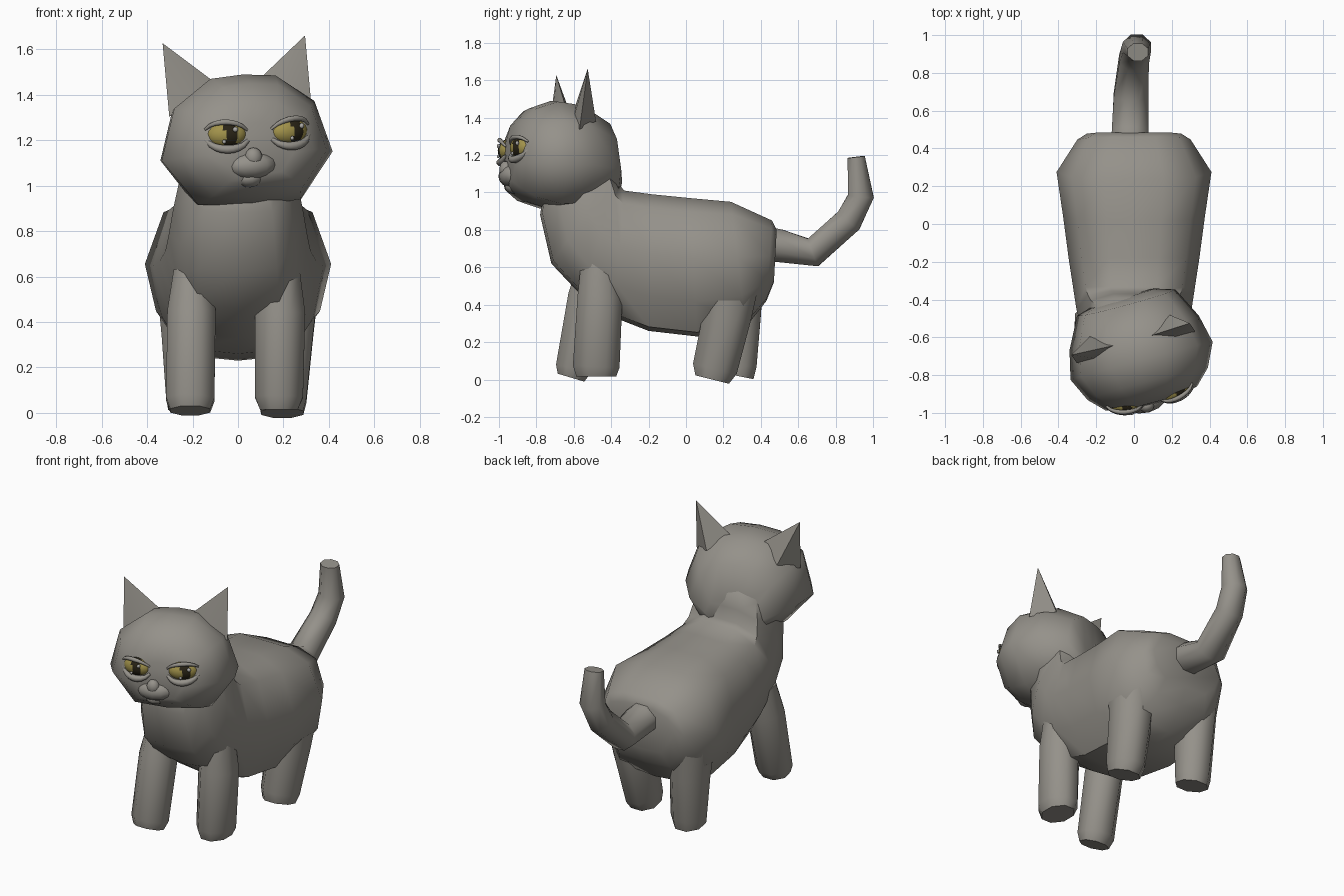
import bpy, bmesh, math
from mathutils import Matrix, Vector

if "Cube" in bpy.data.objects:
    bpy.data.objects.remove(bpy.data.objects["Cube"])


def material(name, rgb):
    m = bpy.data.materials.new(name)
    m.diffuse_color = (*rgb, 1)
    m.use_nodes = True
    m.node_tree.nodes["Principled BSDF"].inputs["Base Color"].default_value = m.diffuse_color
    return m


FUR = material("grey fur", (0.30, 0.285, 0.255))
IRIS = material("yellow iris", (0.36, 0.29, 0.07))
PUPIL = material("dark pupil", (0.022, 0.017, 0.008))
GLINT = material("pale glint", (0.42, 0.41, 0.39))


def finish(bm, name, mats, matrix=Matrix(), angle=50):
    bmesh.ops.recalc_face_normals(bm, faces=bm.faces[:])
    me = bpy.data.meshes.new(name)
    bm.to_mesh(me)
    bm.free()
    me.transform(matrix)
    ob = bpy.data.objects.new(name, me)
    bpy.context.collection.objects.link(ob)
    for m in mats:
        me.materials.append(m)
    bpy.ops.object.select_all(action='DESELECT')
    ob.select_set(True)
    bpy.context.view_layer.objects.active = ob
    bpy.ops.object.shade_smooth_by_angle(angle=math.radians(angle))
    return ob


def loft(name, rings, matrix=Matrix(), angle=50):
    """Skin equal-sized rings of points and cap both ends."""
    bm = bmesh.new()
    rows = [[bm.verts.new(p) for p in ring] for ring in rings]
    n = len(rows[0])
    for a, b in zip(rows, rows[1:]):
        for i in range(n):
            j = (i + 1) % n
            bm.faces.new((a[i], a[j], b[j], b[i]))
    bm.faces.new(rows[0])
    bm.faces.new(rows[-1])
    return finish(bm, name, [FUR], matrix, angle)


def section(half, bottom, top, width, x=0):
    """Symmetric ring between a bottom and a top point (y, z)."""
    pts = half + [(-u, v) for u, v in reversed(half) if u > 0]
    return [(x + u * width, bottom[0] + v * (top[0] - bottom[0]),
             bottom[1] + v * (top[1] - bottom[1])) for u, v in pts]


def tube(name, path, radii, sides=8, matrix=Matrix(), side=Vector((1, 0, 0))):
    """Tapered tube; each radius is (sideways, other)."""
    pts = [Vector(p) for p in path]
    rings = []
    for i, p in enumerate(pts):
        t = (pts[min(i + 1, len(pts) - 1)] - pts[max(i - 1, 0)]).normalized()
        a = (side - t * side.dot(t)).normalized()
        b = t.cross(a)
        ra, rb = radii[i]
        angs = [2 * math.pi * (k + 0.5) / sides for k in range(sides)]
        rings.append([p + a * ra * math.cos(w) + b * rb * math.sin(w) for w in angs])
    return loft(name, rings, matrix)


def ellipsoid(name, centre, size, mats, matrix=Matrix(), seg=16, rule=None):
    bm = bmesh.new()
    bmesh.ops.create_uvsphere(bm, u_segments=seg, v_segments=seg // 2 + 2, radius=1)
    for v in bm.verts:
        v.co = Vector([v.co[k] * size[k] + centre[k] for k in range(3)])
    if rule:
        for f in bm.faces:
            f.material_index = int(rule(f.calc_center_median()))
    return finish(bm, name, mats, matrix)


# Torso and neck
TORSO = [(0, 0), (0.6, 0.03), (0.88, 0.25), (1, 0.56), (0.8, 0.9), (0.38, 1), (0, 1)]
body_data = [
    ((0.47, 0.52), (0.485, 0.80), 0.25),
    ((0.43, 0.42), (0.46, 0.85), 0.30),
    ((0.32, 0.28), (0.24, 0.95), 0.41),
    ((0.06, 0.23), (0.02, 0.97), 0.375),
    ((-0.20, 0.26), (-0.18, 0.99), 0.345),
    ((-0.38, 0.33), (-0.33, 1.01), 0.32),
    ((-0.57, 0.46), (-0.355, 1.04), 0.305),
    ((-0.72, 0.62), (-0.37, 1.12), 0.285),
    ((-0.78, 0.88), (-0.39, 1.20), 0.25),
    ((-0.76, 1.02), (-0.45, 1.25), 0.20)]
loft("torso", [section(TORSO, b, t, w) for b, t, w in body_data])

# Legs in mid stride: paths with (x, y) radii
legs = {
    "front_left_leg": ([(-0.20, -0.48, 0.62), (-0.205, -0.52, 0.44), (-0.21, -0.60, 0.06), (-0.21, -0.615, 0.01)],
                       [(0.09, 0.10), (0.115, 0.12), (0.115, 0.105), (0.095, 0.08)]),
    "front_right_leg": ([(0.19, -0.46, 0.62), (0.185, -0.46, 0.44), (0.18, -0.48, 0.07), (0.18, -0.48, 0.015)],
                        [(0.09, 0.11), (0.12, 0.13), (0.115, 0.135), (0.09, 0.115)]),
    "hind_left_leg": ([(-0.24, 0.27, 0.60), (-0.225, 0.28, 0.34), (-0.215, 0.28, 0.07), (-0.215, 0.27, 0.02)],
                      [(0.13, 0.16), (0.12, 0.13), (0.11, 0.105), (0.10, 0.10)]),
    "hind_right_leg": ([(0.23, 0.25, 0.60), (0.21, 0.22, 0.34), (0.195, 0.155, 0.06), (0.195, 0.14, 0.0)],
                       [(0.14, 0.17), (0.13, 0.14), (0.115, 0.13), (0.10, 0.10)])}
for name, (path, radii) in legs.items():
    tube(name, path, radii)

# Tail rising behind
tube("tail", [(-0.02, 0.40, 0.73), (-0.02, 0.50, 0.715), (-0.015, 0.68, 0.68), (0.0, 0.87, 0.85),
              (0.015, 0.935, 0.98), (0.02, 0.91, 1.19)],
     [(0.11, 0.10), (0.105, 0.095), (0.10, 0.085), (0.085, 0.08), (0.08, 0.075), (0.06, 0.05)])

# Head, turned and slightly rolled
HEAD = (Matrix.Translation((0.03, -0.70, 1.2)) @ Matrix.Rotation(math.radians(15), 4, 'Z')
        @ Matrix.Rotation(math.radians(-3), 4, 'Y') @ Matrix.Translation((0, 0, -1.2)))
SKULL = [(0, 0), (0.6, 0.03), (1, 0.38), (0.82, 0.77), (0.38, 0.98), (0, 1)]
head_data = [
    ((0.33, 0.98), (0.32, 1.16), 0.16),
    ((0.30, 0.95), (0.28, 1.37), 0.27),
    ((0.13, 0.92), (0.12, 1.47), 0.355),
    ((-0.03, 0.91), (-0.02, 1.49), 0.39),
    ((-0.16, 0.95), (-0.14, 1.45), 0.33),
    ((-0.24, 1.01), (-0.22, 1.37), 0.25),
    ((-0.265, 1.05), (-0.255, 1.28), 0.15)]
loft("head", [section(SKULL, b, t, w) for b, t, w in head_data], HEAD)

# Muzzle and chin
ellipsoid("muzzle", (-0.035, -0.235, 1.09), (0.11, 0.065, 0.06), [FUR], HEAD, 12)
ellipsoid("nose", (-0.035, -0.265, 1.125), (0.04, 0.035, 0.045), [FUR], HEAD, 10)
ellipsoid("chin", (-0.045, -0.215, 1.035), (0.06, 0.055, 0.04), [FUR], HEAD, 10)

for s, side in ((-1, "left"), (1, "right")):
    # Pointed ear
    bm = bmesh.new()
    tip = bm.verts.new((s * 0.325, 0.10, 1.645))
    base = [bm.verts.new((s * x, y, z)) for x, y, z in
            ((0.105, 0.09, 1.465), (0.22, 0.05, 1.40), (0.325, 0.05, 1.32), (0.22, 0.17, 1.37))]
    for i in range(4):
        bm.faces.new((base[i], base[(i + 1) % 4], tip))
    bm.faces.new(base)
    finish(bm, side + "_ear", [FUR], HEAD, 35)

    # Eye with a tall pupil looking sideways
    frame = HEAD @ Matrix.Translation((s * 0.142, -0.222, 1.232)) @ Matrix.Rotation(s * math.radians(14), 4, 'Z')
    ellipsoid(side + "_eye", (0, 0, 0), (0.088, 0.055, 0.06), [IRIS, PUPIL], frame, 32,
              lambda c: c.y < -0.01 and abs(c.x - 0.018) < 0.026)
    ellipsoid(side + "_eye_glint", (0.04, -0.05, 0.022), (0.012, 0.01, 0.012), [GLINT], frame, 8)
    ellipsoid(side + "_lower_glint", (-0.012, -0.052, -0.03), (0.009, 0.008, 0.009), [GLINT], frame, 8)

    # Eyelids: low brow slanting to the nose, puffy lower lid
    for lid, sign, rise, thick in (("upper", 1, 0.056, 0.013), ("lower", -1, 0.064, 0.02)):
        path, radii = [], []
        for k in range(9):
            u = -1 + k / 4
            bulge = math.sqrt(max(0, 1 - 0.85 * u * u))
            path.append((u * 0.093, -0.052 * bulge + 0.008, sign * rise * bulge + s * u * 0.006))
            r = thick * (0.45 + 0.55 * (1 - u * u))
            radii.append((r, r))
        tube(side + "_" + lid + "_eyelid", path, radii, 8, frame, Vector((0, 1, 0)))
